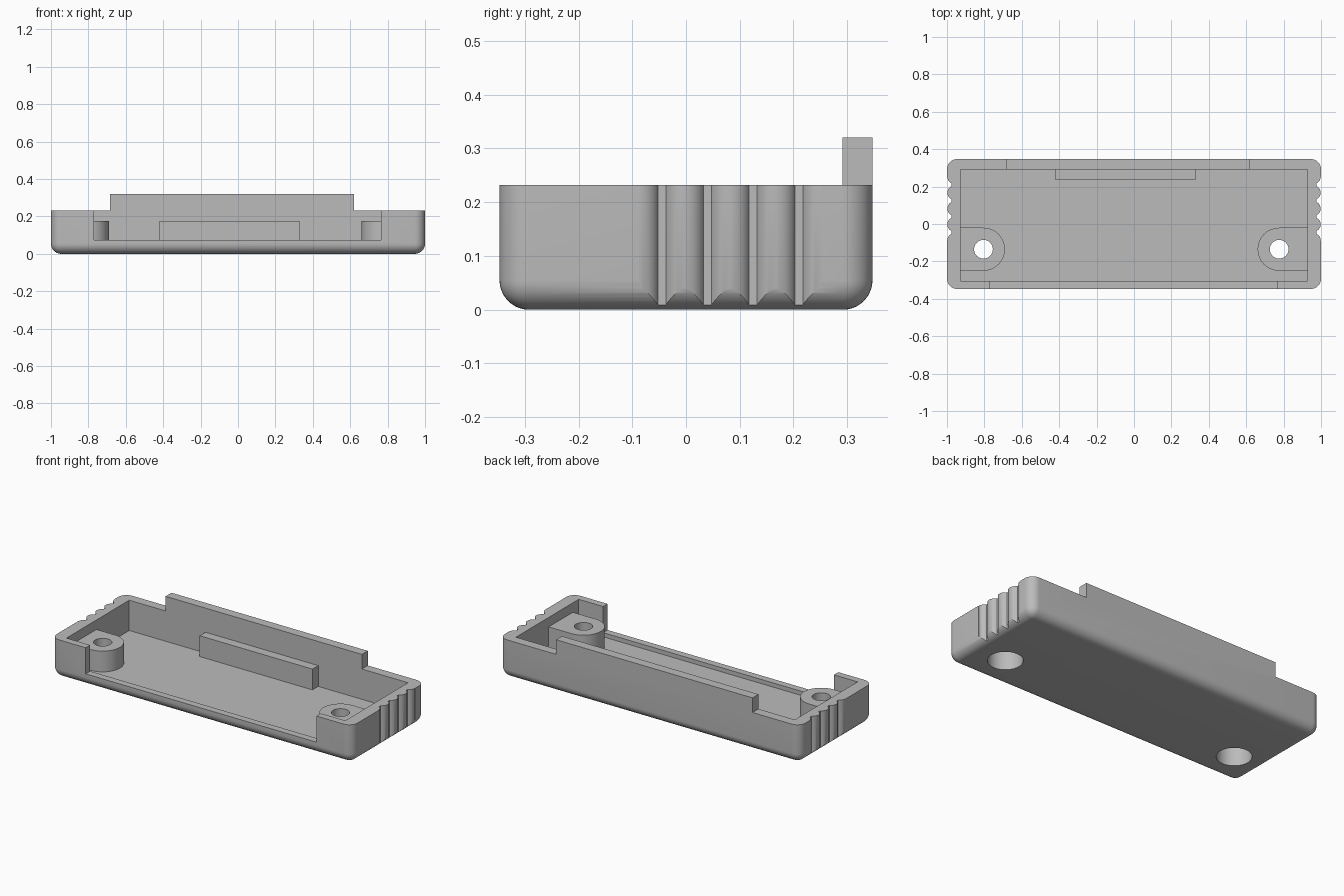
import bpy, bmesh, math

old = bpy.data.objects.get("Cube")
if old:
    bpy.data.objects.remove(old, do_unlink=True)

grey = bpy.data.materials.new("matte_grey")
grey.use_nodes = True
colour = (0.5, 0.5, 0.5, 1)
grey.diffuse_color = colour
grey.node_tree.nodes["Principled BSDF"].inputs["Base Color"].default_value = colour

WALL_TOP, TAB_TOP, FLOOR, LEDGE = 0.232, 0.32, 0.05, 0.175
HALF_Y, INNER_X, INNER_FRONT, INNER_BACK = 0.347, 0.927, -0.305, 0.291


def finish(name, bm):
    bmesh.ops.recalc_face_normals(bm, faces=bm.faces)
    mesh = bpy.data.meshes.new(name)
    bm.to_mesh(mesh)
    bm.free()
    mesh.materials.append(grey)
    ob = bpy.data.objects.new(name, mesh)
    bpy.context.collection.objects.link(ob)
    return ob


def prism(name, outline, z0, z1):
    bm = bmesh.new()
    face = bm.faces.new([bm.verts.new((x, y, z0)) for x, y in outline])
    ext = bmesh.ops.extrude_face_region(bm, geom=[face])
    top = [v for v in ext["geom"] if isinstance(v, bmesh.types.BMVert)]
    bmesh.ops.translate(bm, verts=top, vec=(0, 0, z1 - z0))
    return finish(name, bm)


def box(name, x0, x1, y0, y1, z0, z1):
    return prism(name, [(x0, y0), (x1, y0), (x1, y1), (x0, y1)], z0, z1)


def arc(cx, cy, r, start, end, n):
    angles = [math.radians(start + (end - start) * i / n) for i in range(n + 1)]
    return [(cx + r * math.cos(a), cy + r * math.sin(a)) for a in angles]


def disc(name, cx, cy, r, z0, z1):
    return prism(name, arc(cx, cy, r, 0, 360, 48)[:-1], z0, z1)


def select_only(ob):
    bpy.ops.object.select_all(action='DESELECT')
    ob.select_set(True)
    bpy.context.view_layer.objects.active = ob


def cut(target, cutter):
    cutter.hide_render = True
    select_only(target)
    mod = target.modifiers.new("cut", 'BOOLEAN')
    mod.operation, mod.solver, mod.object = 'DIFFERENCE', 'EXACT', cutter
    bpy.ops.object.modifier_apply(modifier=mod.name)
    bpy.data.objects.remove(cutter, do_unlink=True)


# Tray block with rounded corners and rounded bottom edge
tray = box("tray", -1, 1, -HALF_Y, HALF_Y, 0, TAB_TOP)
bm = bmesh.new()
bm.from_mesh(tray.data)
rounded = [e for e in bm.edges if min(v.co.z for v in e.verts) < 0.01]
bmesh.ops.bevel(bm, geom=rounded, offset=0.055, segments=10, profile=0.5, affect='EDGES')
bm.to_mesh(tray.data)
bm.free()

# Lower the rim, leaving the raised tab on the back wall
cut(tray, box("rim_front", -2, 2, -1, INNER_BACK, WALL_TOP, 1))
cut(tray, box("rim_right", -2, -0.685, 0, 1, WALL_TOP, 1))
cut(tray, box("rim_left", 0.62, 2, 0, 1, WALL_TOP, 1))

# Hollow and front opening
cut(tray, box("hollow", -INNER_X, INNER_X, INNER_FRONT, INNER_BACK, FLOOR, 1))
cut(tray, box("opening", -0.77, 0.765, -1, -0.2, 0.075, 1))

# Finger grip: rounded ribs parted by narrow flat grooves
PITCH, RIB_R, CREST = 0.085, 0.0383, 0.998
for side in (-1, 1):
    edge = []
    for k in range(5):
        start, end = (0 if k == 0 else -66), (0 if k == 4 else 66)
        edge += arc(CREST - RIB_R, -0.0875 + k * PITCH, RIB_R, start, end, 12)
    edge = [(1.1, edge[0][1])] + edge + [(1.1, edge[-1][1])]
    cut(tray, prism("grip_cutter", [(side * x, y) for x, y in edge], -0.1, 0.5))

# Screw posts with through holes and wide recesses underneath
posts = []
for name, cx, side in (("right_post", -0.805, -1), ("left_post", 0.776, 1)):
    cy, r = -0.135, 0.115
    wall = side * INNER_X
    outline = [(wall, cy - r)] + arc(cx, cy, r, -90, -90 - side * 180, 24) + [(wall, cy + r)]
    post = prism(name, outline, FLOOR, LEDGE)
    for target in (tray, post):
        cut(target, disc("screw_hole", cx, cy, 0.05, -0.1, 0.5))
        cut(target, disc("screw_recess", cx, cy, 0.095, -0.1, 0.12))
    posts.append(post)

# Ledge bar against the inside of the back wall
ledge = box("back_ledge", -0.42, 0.33, 0.236, INNER_BACK, FLOOR, LEDGE)

for ob in [tray, ledge] + posts:
    select_only(ob)
    bpy.ops.object.shade_smooth_by_angle(angle=math.radians(30))
